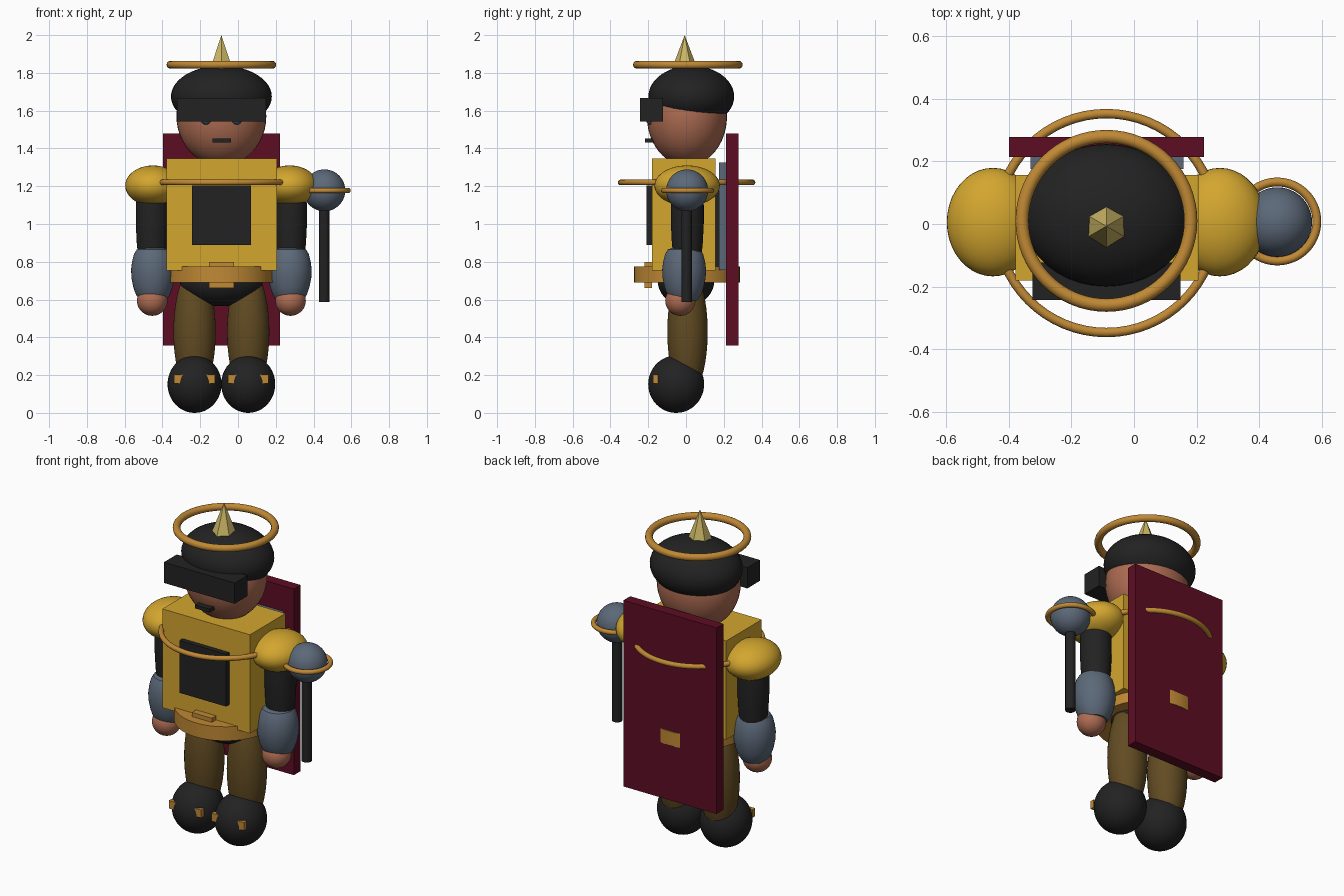
import bpy, bmesh, math

if "Cube" in bpy.data.objects:
    bpy.data.objects.remove(bpy.data.objects["Cube"])

CX = -0.088  # body axis


def mat(name, rgb):
    m = bpy.data.materials.new(name)
    m.diffuse_color = (*rgb, 1)
    m.use_nodes = True
    m.node_tree.nodes["Principled BSDF"].inputs["Base Color"].default_value = m.diffuse_color
    return m


GOLD = mat("gold", (0.65, 0.38, 0.028))
BRONZE = mat("bronze", (0.53, 0.25, 0.035))
SKIN = mat("skin", (0.42, 0.15, 0.085))
BLACK = mat("black", (0.016, 0.016, 0.016))
STEEL = mat("steel", (0.107, 0.14, 0.19))
CRIMSON = mat("crimson", (0.11, 0.004, 0.017))
BROWN = mat("brown", (0.12, 0.07, 0.016))
PALE = mat("pale_gold", (0.60, 0.47, 0.13))
EYE = mat("eye_blue", (0.06, 0.10, 0.14))


def finish(name, bm, material, smooth=True):
    bmesh.ops.recalc_face_normals(bm, faces=bm.faces)
    me = bpy.data.meshes.new(name)
    bm.to_mesh(me)
    bm.free()
    me.materials.append(material)
    if smooth:
        me.polygons.foreach_set("use_smooth", [True] * len(me.polygons))
        me.set_sharp_from_angle(angle=math.radians(40))
    ob = bpy.data.objects.new(name, me)
    bpy.context.collection.objects.link(ob)
    return ob


def box(name, x, y, z, material):
    """Box from (min, max) ranges."""
    bm = bmesh.new()
    bmesh.ops.create_cube(bm, size=1)
    for v in bm.verts:
        for i, (a, b) in enumerate((x, y, z)):
            v.co[i] = (a + b) / 2 + v.co[i] * (b - a)
    return finish(name, bm, material, False)


def ball(name, c, r, material):
    """Ellipsoid with centre and three radii."""
    bm = bmesh.new()
    bmesh.ops.create_uvsphere(bm, u_segments=40, v_segments=24, radius=1)
    for v in bm.verts:
        for i in range(3):
            v.co[i] = c[i] + v.co[i] * r[i]
    return finish(name, bm, material)


def lathe(name, x, y, profile, material, n=40):
    """Closed solid of revolution; profile is (radius, z) from bottom to top."""
    bm = bmesh.new()
    rings = []
    for r, z in profile:
        if r == 0:
            rings.append([bm.verts.new((x, y, z))])
        else:
            rings.append([bm.verts.new((x + r * math.sin(2 * math.pi * k / n),
                                        y + r * math.cos(2 * math.pi * k / n), z))
                          for k in range(n)])
    for a, b in zip(rings, rings[1:]):
        for k in range(n):
            j = (k + 1) % n
            if len(b) == 1:
                bm.faces.new((a[k], a[j], b[0]))
            else:
                bm.faces.new((a[k], a[j], b[j], b[k]))
    for ring in (rings[0], rings[-1]):
        if len(ring) > 1:
            bm.faces.new(ring)
    return finish(name, bm, material)


def torus(name, c, R, r, material, n=64, m=14):
    bm = bmesh.new()
    v = [[bm.verts.new((c[0] + (R + r * math.cos(b)) * math.cos(a),
                        c[1] + (R + r * math.cos(b)) * math.sin(a),
                        c[2] + r * math.sin(b)))
          for b in (2 * math.pi * j / m for j in range(m))]
         for a in (2 * math.pi * i / n for i in range(n))]
    for i in range(n):
        for j in range(m):
            i2, j2 = (i + 1) % n, (j + 1) % m
            bm.faces.new((v[i][j], v[i2][j], v[i2][j2], v[i][j2]))
    return finish(name, bm, material)


# Torso, plates and cape
box("torso", (-0.378, 0.206), (-0.18, 0.157), (0.753, 1.348), GOLD)
box("chest_plate", (-0.243, 0.068), (-0.21, -0.17), (0.89, 1.205), BLACK)
box("back_pad", (-0.25, 0.075), (0.15, 0.18), (0.77, 1.18), BLACK)
box("back_plate", (-0.33, 0.158), (0.175, 0.215), (0.757, 1.325), STEEL)
box("cape", (-0.398, 0.223), (0.213, 0.277), (0.357, 1.478), CRIMSON)
torus("chest_ring", (CX, 0.003, 1.22), 0.349, 0.015, BRONZE)

# Belt and hips
lathe("belt", CX, 0.005, [(0.28, 0.69), (0.28, 0.775)], BRONZE, 48)
box("belt_buckle", (-0.153, -0.02), (-0.22, -0.18), (0.662, 0.80), BRONZE)
ball("hips", (CX, 0.0, 0.70), (0.22, 0.15, 0.135), BLACK)

# Head and headgear
ball("head", (CX, 0.005, 1.57), (0.238, 0.212, 0.262), SKIN)
ball("cap", (CX, 0.028, 1.675), (0.267, 0.227, 0.163), BLACK)
box("visor", (-0.323, 0.148), (-0.243, -0.122), (1.543, 1.668), BLACK)
box("mouth", (-0.134, -0.037), (-0.218, -0.17), (1.431, 1.452), BLACK)
torus("halo", (CX, 0.01, 1.843), 0.269, 0.021, BRONZE)
lathe("spike", CX, -0.007, [(0.07, 1.815), (0.055, 1.855), (0, 2.0)], PALE, 6)

# Paired parts
for side, s in (("left", -1), ("right", 1)):
    ax, lx = CX + s * 0.366, CX + s * 0.142
    ball(side + "_eye", (CX + s * 0.08, -0.185, 1.553), (0.028, 0.028, 0.028), EYE)
    ball(side + "_shoulder", (ax - s * 0.004, 0.006, 1.203), (0.147, 0.173, 0.107), GOLD)
    lathe(side + "_upper_arm", ax, 0.007,
          [(0.075, 0.83), (0.082, 0.9), (0.087, 1.0), (0.087, 1.1), (0.08, 1.2)], BLACK)
    lathe(side + "_forearm", ax - s * 0.004, -0.01,
          [(0.07, 0.595), (0.09, 0.625), (0.104, 0.665), (0.114, 0.715), (0.116, 0.76),
           (0.111, 0.80), (0.101, 0.84), (0.086, 0.865), (0.05, 0.877), (0, 0.88)], STEEL)
    ball(side + "_hand", (ax, -0.03, 0.594), (0.081, 0.08, 0.08), SKIN)
    ball(side + "_leg", (lx, 0.008, 0.43), (0.112, 0.107, 0.34), BROWN)
    ball(side + "_boot", (lx, -0.052, 0.152), (0.143, 0.148, 0.152), BLACK)
    box(side + "_boot_buckle", (lx - 0.108, lx + 0.108), (-0.176, -0.149), (0.155, 0.203), BRONZE)

# Mace beside the right arm
lathe("mace_shaft", 0.456, 0.003, [(0.028, 0.588), (0.028, 1.12)], BLACK, 24)
ball("mace_head", (0.457, 0.006, 1.178), (0.111, 0.111, 0.111), STEEL)
torus("mace_ring", (0.457, 0.008, 1.177), 0.126, 0.014, BRONZE)
